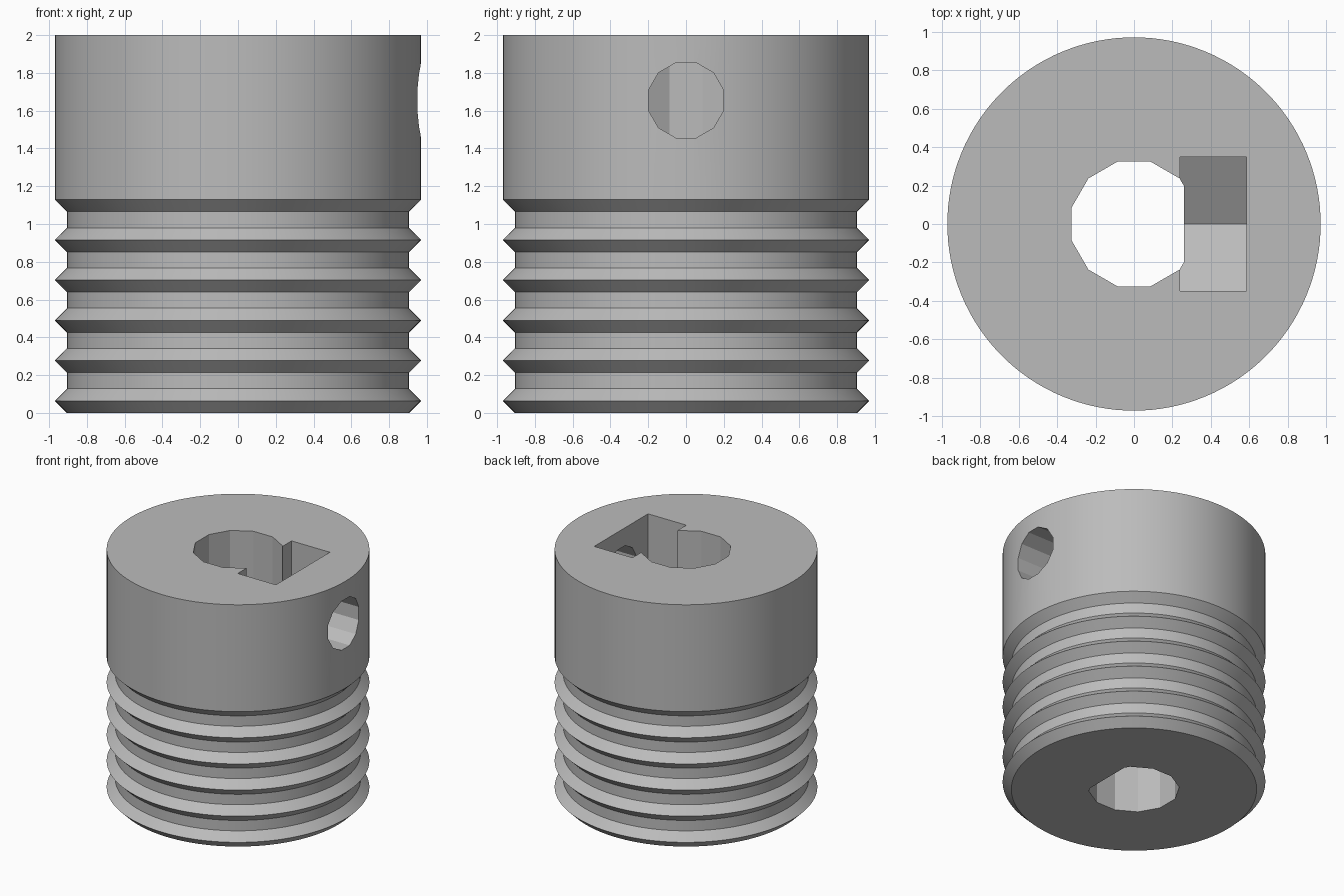
import bpy
import bmesh
from math import pi, cos, sin, tan, radians
from mathutils import Matrix

if "Cube" in bpy.data.objects:
    bpy.data.objects.remove(bpy.data.objects["Cube"])

R, ROOT, PITCH, STEP = 0.97, 0.906, 0.213, 0.064
SIDES = 128

metal = bpy.data.materials.new("plain grey")
metal.use_nodes = True
grey = (0.5, 0.5, 0.5, 1)
metal.diffuse_color = grey
metal.node_tree.nodes["Principled BSDF"].inputs["Base Color"].default_value = grey


def finish(name, bm):
    bmesh.ops.recalc_face_normals(bm, faces=bm.faces)
    mesh = bpy.data.meshes.new(name)
    bm.to_mesh(mesh)
    bm.free()
    mesh.materials.append(metal)
    obj = bpy.data.objects.new(name, mesh)
    bpy.context.collection.objects.link(obj)
    return obj


def lathe(name, profile):
    """Closed solid of revolution from (radius, height) points."""
    bm = bmesh.new()
    rings = [[bm.verts.new((r * cos(2 * pi * i / SIDES), r * sin(2 * pi * i / SIDES), z))
              for i in range(SIDES)] for r, z in profile]
    for low, high in zip(rings, rings[1:]):
        for i in range(SIDES):
            j = (i + 1) % SIDES
            bm.faces.new((low[i], low[j], high[j], high[i]))
    bm.faces.new(rings[0])
    bm.faces.new(rings[-1])
    return finish(name, bm)


def prism(name, outline, start, end, along_x=False):
    """Extrude an outline along z, or a (y, z) outline along x."""
    bm = bmesh.new()
    face = bm.faces.new([bm.verts.new((a, b, start)) for a, b in outline])
    top = bmesh.ops.extrude_face_region(bm, geom=[face])["geom"]
    bmesh.ops.translate(bm, vec=(0, 0, end - start),
                        verts=[v for v in top if isinstance(v, bmesh.types.BMVert)])
    if along_x:
        turn = Matrix(((0, 0, 1), (1, 0, 0), (0, 1, 0)))
        bmesh.ops.transform(bm, matrix=turn.to_4x4(), verts=bm.verts)
    return finish(name, bm)


def dodecagon(radius, height=0):
    return [(radius * cos(radians(a)), height + radius * sin(radians(a)))
            for a in range(15, 360, 30)]


# Threaded body with a plain collar on top
profile = []
for k in range(5):
    z = k * PITCH
    profile += [(ROOT, z), (R, z + STEP), (ROOT, z + 2 * STEP)]
z = 5 * PITCH
profile += [(ROOT, z), (R, z + STEP), (R, 2)]
body = lathe("threaded_body", profile)

# Shaft bore with one flat on the left
FLAT = 0.26
bore_outline = [p for p in dodecagon(0.335) if p[0] < FLAT]
edge = 0.197
bore_outline += [(FLAT, -edge), (FLAT, edge)]
bore = prism("bore_cutter", bore_outline, -0.5, 2.5)

# Nut slot, open at the top with a pointed floor
HOLE_Z, HALF = 1.655, 0.347
corner = HOLE_Z - HALF * tan(pi / 6)
point = HOLE_Z - HALF / cos(pi / 6)
slot = prism("nut_slot_cutter",
             [(-HALF, 2.5), (-HALF, corner), (0, point), (HALF, corner), (HALF, 2.5)],
             0.24, 0.585, along_x=True)

# Set screw hole through the left wall
screw = prism("screw_hole_cutter", dodecagon(0.206, HOLE_Z), 0, 1.5, along_x=True)

for cutter in (bore, slot, screw):
    cutter.hide_render = True
    mod = body.modifiers.new(cutter.name, "BOOLEAN")
    mod.operation = "DIFFERENCE"
    mod.solver = "EXACT"
    mod.object = cutter

# Bake the cuts and drop the cutters
bpy.context.view_layer.update()
graph = bpy.context.evaluated_depsgraph_get()
cut_mesh = bpy.data.meshes.new_from_object(body.evaluated_get(graph))
body.modifiers.clear()
body.data = cut_mesh
for cutter in (bore, slot, screw):
    bpy.data.objects.remove(cutter)

bpy.ops.object.select_all(action="DESELECT")
body.select_set(True)
bpy.context.view_layer.objects.active = body
bpy.ops.object.shade_smooth_by_angle(angle=radians(20))
